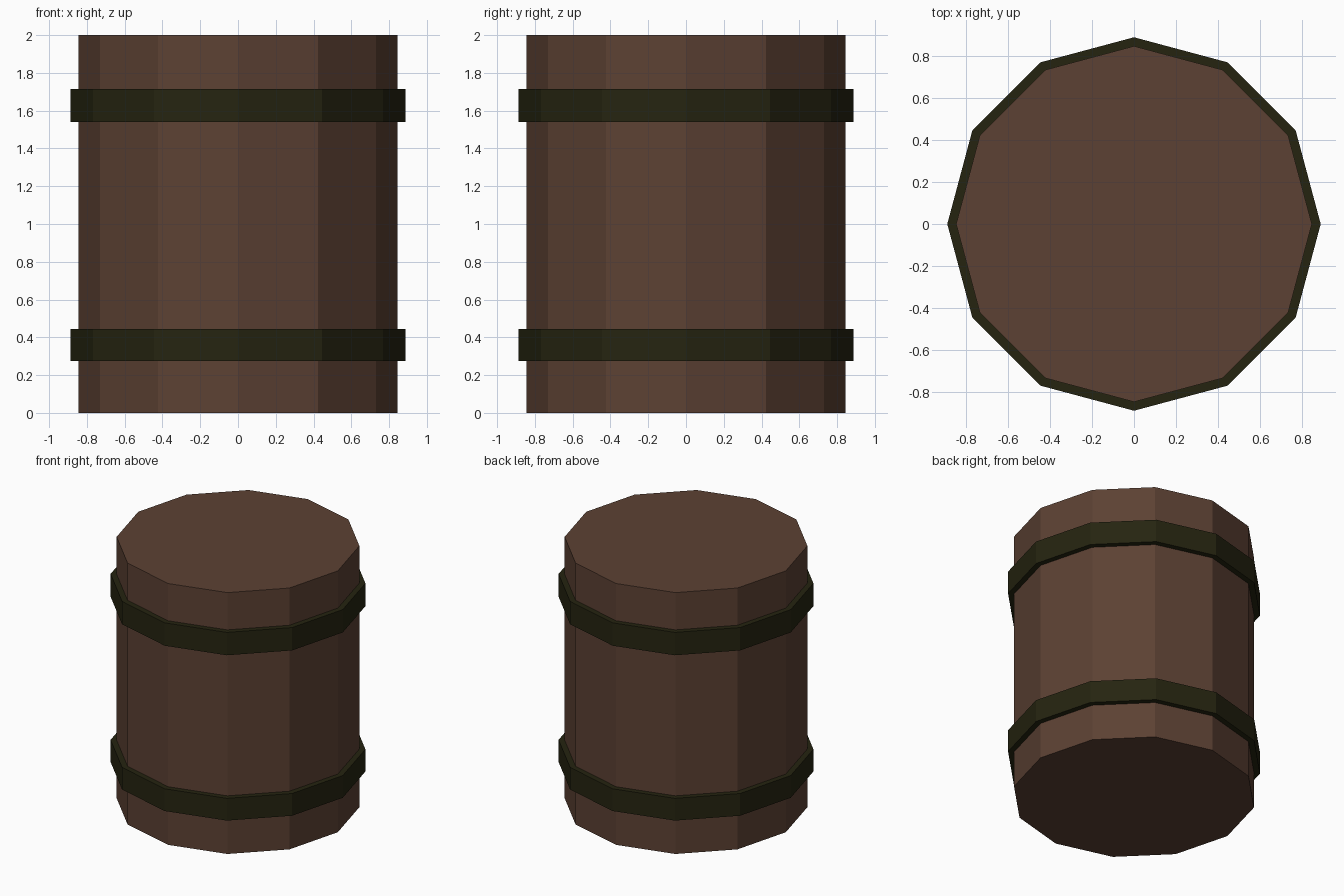
import bpy, bmesh, math

if "Cube" in bpy.data.objects:
    bpy.data.objects.remove(bpy.data.objects["Cube"])

SIDES = 12

def material(name, rgb):
    m = bpy.data.materials.new(name)
    m.diffuse_color = (*rgb, 1.0)
    m.use_nodes = True
    m.node_tree.nodes["Principled BSDF"].inputs["Base Color"].default_value = m.diffuse_color
    return m

wood = material("brown_wood", (0.107, 0.053, 0.033))
iron = material("dark_olive_metal", (0.0185, 0.0176, 0.0052))

def add_object(name, bm, mat):
    bmesh.ops.recalc_face_normals(bm, faces=bm.faces)
    mesh = bpy.data.meshes.new(name)
    bm.to_mesh(mesh)
    bm.free()
    mesh.materials.append(mat)
    obj = bpy.data.objects.new(name, mesh)
    bpy.context.collection.objects.link(obj)

def loop(bm, r, z):
    return [bm.verts.new((r * math.cos(i * math.tau / SIDES),
                          r * math.sin(i * math.tau / SIDES), z))
            for i in range(SIDES)]

def bridge(bm, a, b):
    for i in range(SIDES):
        j = (i + 1) % SIDES
        bm.faces.new((a[i], a[j], b[j], b[i]))

# Barrel body: closed twelve-sided drum
bm = bmesh.new()
bottom, top = loop(bm, 0.845, 0.0), loop(bm, 0.845, 2.0)
bridge(bm, bottom, top)
bm.faces.new(bottom)
bm.faces.new(top)
add_object("barrel_body", bm, wood)

# Hoops: flat rings standing proud of the body
for name, z0, z1 in (("lower_hoop", 0.275, 0.445), ("upper_hoop", 1.54, 1.715)):
    bm = bmesh.new()
    rings = [loop(bm, r, z) for r, z in
             ((0.887, z0), (0.887, z1), (0.835, z1), (0.835, z0))]
    for k in range(4):
        bridge(bm, rings[k], rings[(k + 1) % 4])
    add_object(name, bm, iron)
